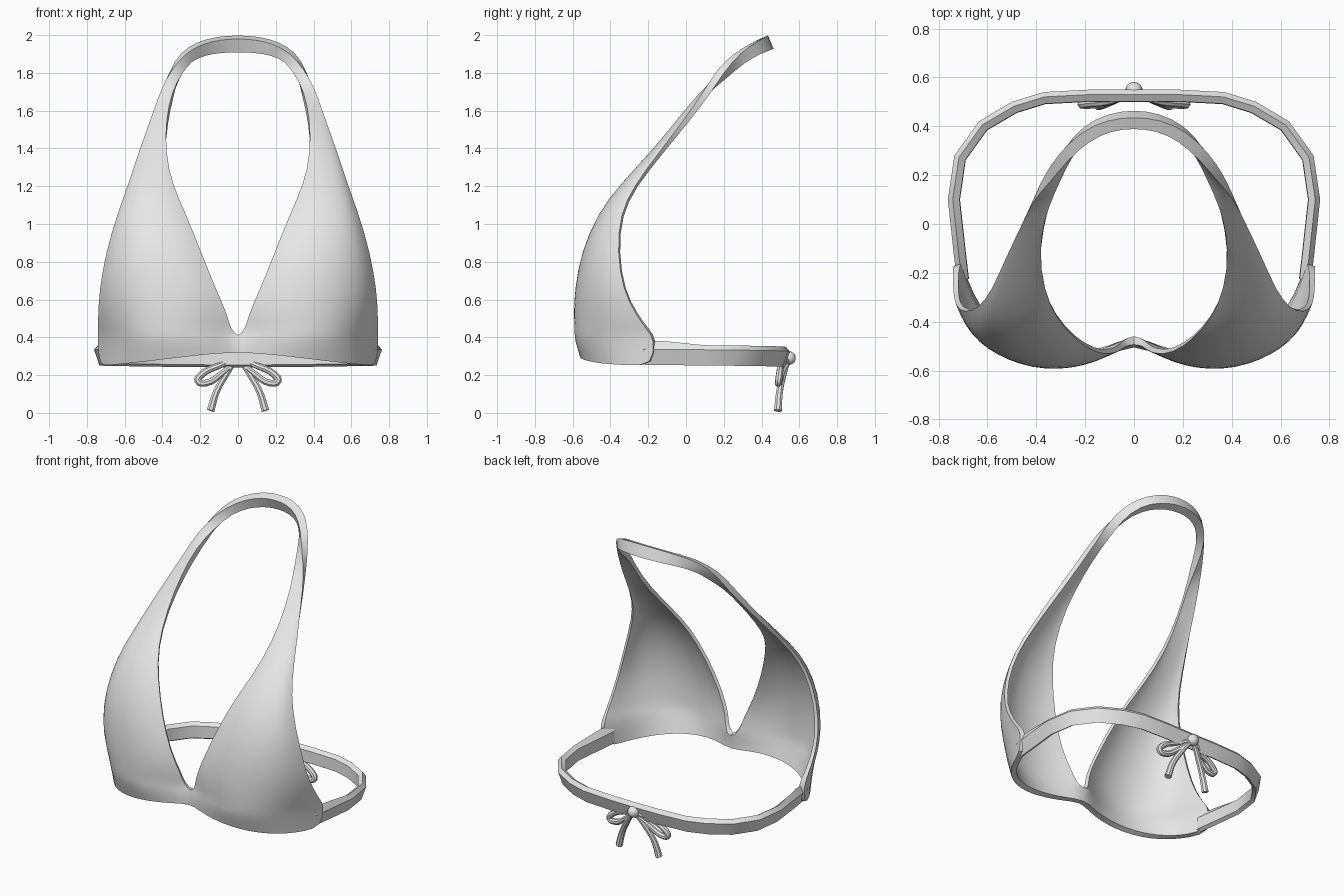
import bpy, bmesh, math
from mathutils import Vector

if "Cube" in bpy.data.objects:
    bpy.data.objects.remove(bpy.data.objects["Cube"], do_unlink=True)

GREY = (0.8, 0.8, 0.8, 1)
fabric = bpy.data.materials.new("grey_fabric")
fabric.use_nodes = True
fabric.diffuse_color = GREY
fabric.node_tree.nodes["Principled BSDF"].inputs["Base Color"].default_value = GREY


def add(name, data):
    obj = bpy.data.objects.new(name, data)
    bpy.context.collection.objects.link(obj)
    data.materials.append(fabric)
    return obj


def finish(obj, angle=40):
    # Apply modifiers or curve bevel, then smooth with crisp edges
    bpy.ops.object.select_all(action='DESELECT')
    obj.select_set(True)
    bpy.context.view_layer.objects.active = obj
    bpy.ops.object.convert(target='MESH')
    bpy.ops.object.shade_smooth_by_angle(angle=math.radians(angle))


def grid_mesh(name, rows, closed=False):
    # Skin rows of points with quads
    bm = bmesh.new()
    verts = [[bm.verts.new(p) for p in row] for row in rows]
    n = len(rows[0])
    for a, b in zip(verts, verts[1:]):
        for i in range(n if closed else n - 1):
            j = (i + 1) % n
            bm.faces.new((a[i], a[j], b[j], b[i]))
    bmesh.ops.recalc_face_normals(bm, faces=bm.faces)
    mesh = bpy.data.meshes.new(name)
    bm.to_mesh(mesh)
    bm.free()
    return mesh


def mirror(obj):
    mod = obj.modifiers.new("mirror", 'MIRROR')
    mod.use_clip = True
    mod.merge_threshold = 0.002


# Cups and neck strap: inner edge, outer edge, bulge, thickness weight
sections = [
    ((0, -.47, .32), (.72, -.17, .25), 1.5, .7),
    ((0, -.47, .395), (.725, -.16, .39), 1.8, .7),
    ((.045, -.49, .44), (.73, -.20, .44), 1.6, .5),
    ((.06, -.51, .52), (.73, -.26, .52), 1.35, .45),
    ((.12, -.53, .65), (.725, -.33, .65), 1, .4),
    ((.20, -.50, .85), (.69, -.36, .85), .8, .4),
    ((.28, -.43, 1.05), (.63, -.345, 1.05), .5, .4),
    ((.35, -.33, 1.2), (.575, -.27, 1.2), .3, .4),
    ((.387, -.18, 1.37), (.515, -.13, 1.38), .1, .5),
    ((.377, -.03, 1.55), (.455, .005, 1.55), 0, .6),
    ((.345, .085, 1.69), (.405, .115, 1.70), 0, .7),
    ((.31, .195, 1.78), (.36, .18, 1.81), 0, .8),
    ((.27, .30, 1.86), (.29, .275, 1.91), 0, .9),
    ((.19, .385, 1.90), (.20, .36, 1.96), 0, 1),
    ((.10, .43, 1.915), (.10, .405, 1.985), 0, 1),
    ((0, .445, 1.92), (0, .415, 1.99), 0, 1),
]
COLS = 9
rows = []
for inner, outer, bulge, _ in sections:
    p0, p3 = Vector(inner), Vector(outer)
    if bulge:
        p1 = p0 + Vector((.18, -.11, 0)) * bulge
        p2 = p3 + Vector((-.06, -.25, 0)) * bulge
    else:
        p1, p2 = p0.lerp(p3, 1 / 3), p0.lerp(p3, 2 / 3)
    row = []
    for i in range(COLS):
        t = i / (COLS - 1)
        s = 1 - t
        row.append(p0 * s**3 + p1 * (3 * s * s * t) + p2 * (3 * s * t * t) + p3 * t**3)
    rows.append(row)
cups = add("cups_and_neck_strap", grid_mesh("cups_and_neck_strap", rows))
group = cups.vertex_groups.new(name="thickness")
for r, section in enumerate(sections):
    group.add(list(range(r * COLS, (r + 1) * COLS)), section[3], 'REPLACE')
mirror(cups)
cups.modifiers.new("smooth", 'SUBSURF').levels = 1
solid = cups.modifiers.new("cloth", 'SOLIDIFY')
solid.thickness = .05
solid.offset = 0
solid.vertex_group = "thickness"
finish(cups)

# Back band: slanted section swept round the body
path = [(.725, -.23), (.738, -.12), (.762, .1), (.735, .28), (.635, .42),
        (.5, .5), (.37, .54), (.18, .55), (0, .55)]
rows = []
for i, (x, y) in enumerate(path):
    a = Vector(path[max(i - 1, 0)])
    b = Vector(path[min(i + 1, len(path) - 1)])
    tangent = (b - a).normalized()
    out = Vector((tangent.y, -tangent.x))
    if i == len(path) - 1:
        out = Vector((0, 1))
    drop = .015 * i / (len(path) - 1)
    rise = .02 if i < 2 else 0
    rows.append([(x + out.x * d, y + out.y * d, z - drop)
                 for d, z in ((0, .338), (-.028, .255), (-.05, .268), (-.048, .345),
                              (-.02, .362 + rise))])
band = add("back_band", grid_mesh("back_band", rows, closed=True))
mirror(band)
finish(band, 30)

# Knot
bpy.ops.mesh.primitive_uv_sphere_add(segments=16, ring_count=10, radius=.036,
                                     location=(0, .545, .29))
knot = bpy.context.object
knot.name = "bow_knot"
knot.data.materials.append(fabric)
finish(knot)


def cord(name, points, radii, side):
    curve = bpy.data.curves.new(name, 'CURVE')
    curve.dimensions = '3D'
    curve.bevel_depth = .019
    curve.bevel_resolution = 2
    curve.resolution_u = 4
    curve.use_fill_caps = True
    spline = curve.splines.new('BEZIER')
    spline.bezier_points.add(len(points) - 1)
    for bp, (x, y, z), radius in zip(spline.bezier_points, points, radii):
        bp.co = (x * side, y, z)
        bp.radius = radius
        bp.handle_left_type = bp.handle_right_type = 'AUTO'
    finish(add(name, curve))


# Bow loops and hanging tails
loop = [(.01, .54, .285), (.10, .505, .25), (.19, .495, .205), (.212, .49, .168),
        (.17, .49, .158), (.09, .505, .205), (.01, .54, .275)]
tail = [(.01, .54, .28), (.065, .515, .2), (.115, .495, .11), (.145, .487, .012)]
for word, side in (("left", 1), ("right", -1)):
    cord(word + "_bow_loop", loop, [.7, .9, 1, 1, 1, .9, .7], side)
    cord(word + "_bow_tail", tail, [.7, .9, 1, 1.15], side)
